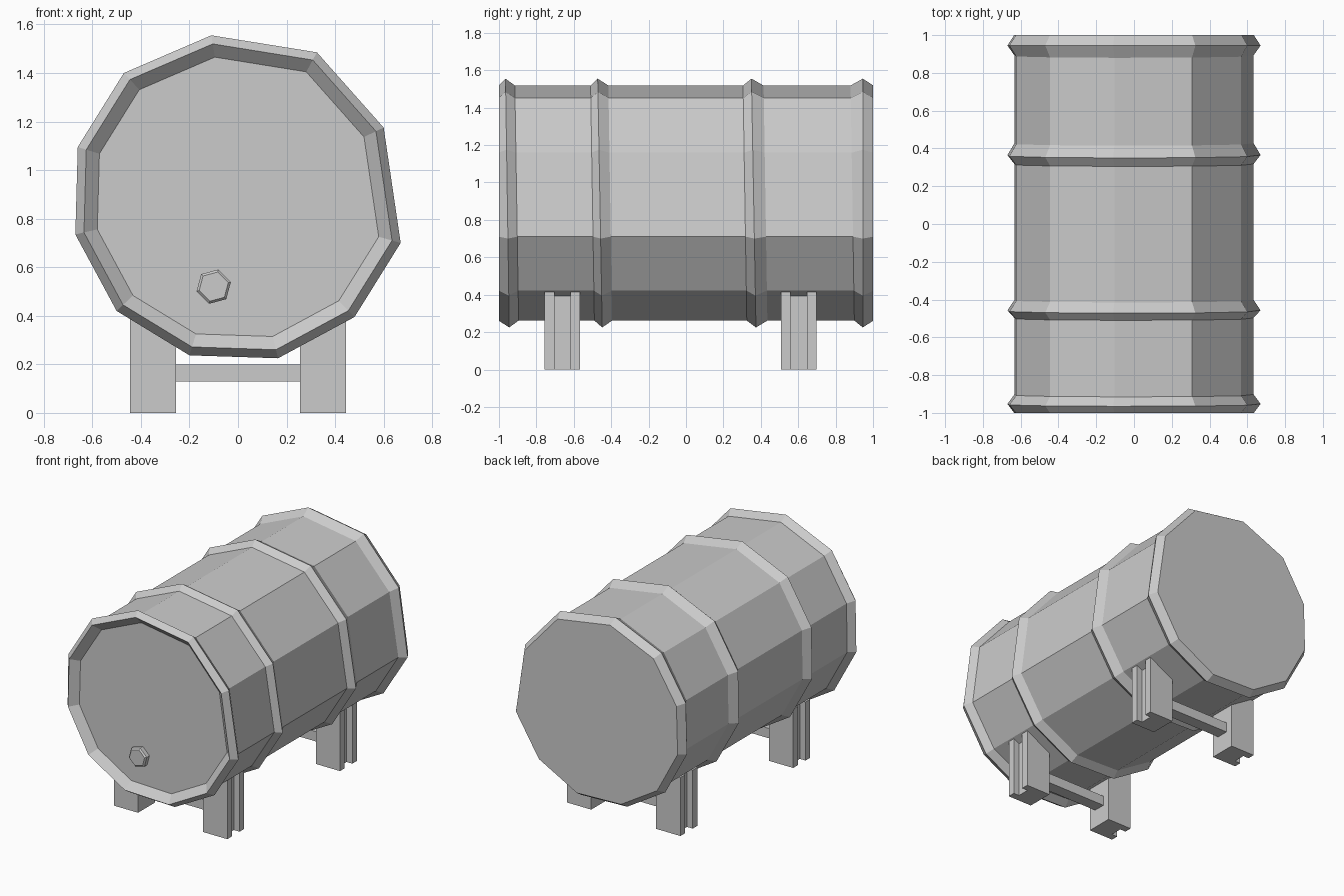
import bpy, bmesh, math

if "Cube" in bpy.data.objects:
    bpy.data.objects.remove(bpy.data.objects["Cube"])

# Uneven 11-sided cross-section (x, z) at the widest point of the hoops
OUTLINE = [(-0.11, 1.555), (0.325, 1.485), (0.60, 1.175), (0.67, 0.70),
           (0.48, 0.395), (0.165, 0.225), (-0.20, 0.237), (-0.50, 0.42),
           (-0.67, 0.735), (-0.66, 1.095), (-0.47, 1.40)]
CZ = 0.89


def finish(name, bm):
    bmesh.ops.recalc_face_normals(bm, faces=bm.faces)
    mesh = bpy.data.meshes.new(name)
    bm.to_mesh(mesh)
    bm.free()
    obj = bpy.data.objects.new(name, mesh)
    bpy.context.collection.objects.link(obj)
    return obj


def loft(name, rings):
    """Skin a list of closed rings and cap both ends."""
    bm = bmesh.new()
    loops = [[bm.verts.new(p) for p in ring] for ring in rings]
    n = len(loops[0])
    for a, b in zip(loops, loops[1:]):
        for i in range(n):
            j = (i + 1) % n
            bm.faces.new((a[i], a[j], b[j], b[i]))
    bm.faces.new(loops[0])
    bm.faces.new(loops[-1])
    return finish(name, bm)


def prism(name, outline, z0, z1):
    return loft(name, [[(x, y, z) for x, y in outline] for z in (z0, z1)])


# Barrel: (y, scale, tilt) from recessed front head, over four hoops, to flat back
stations = [(-0.95, 0.865, 0), (-1.0, 0.947, 0), (-0.955, 1.0, -0.01),
            (-0.905, 0.945, -0.01),
            (-0.50, 0.945, -0.01), (-0.46, 1.0, -0.012), (-0.405, 0.945, -0.01),
            (0.315, 0.945, -0.01), (0.362, 1.0, -0.012), (0.425, 0.945, -0.01),
            (0.89, 0.945, -0.01), (0.945, 1.0, 0), (1.0, 0.947, 0)]
loft("barrel", [[(x * s, y + t * (z - CZ) / 0.66, CZ + (z - CZ) * s)
                 for x, z in OUTLINE] for y, s, t in stations])

# Hexagonal bung on the front head
loft("bung", [[(-0.10 + r * math.cos(math.radians(75 + 60 * k)), y,
                0.52 + r * math.sin(math.radians(75 + 60 * k))) for k in range(6)]
              for y, r in ((-0.94, 0.073), (-0.98, 0.073), (-0.99, 0.062))])

# Stands: grooved legs mirrored left and right, with a cross rail
for label, yc in (("front", -0.661), ("back", 0.603)):
    for side, s in (("left", -1), ("right", 1)):
        pts = [(0.255, -0.095), (0.445, -0.095), (0.445, -0.043), (0.40, -0.043),
               (0.40, 0.043), (0.445, 0.043), (0.445, 0.095), (0.255, 0.095)]
        prism(f"{label}_{side}_leg", [(s * x, yc + y) for x, y in pts], 0, 0.415)
    prism(f"{label}_rail", [(-0.26, yc - 0.043), (0.26, yc - 0.043),
                            (0.26, yc + 0.043), (-0.26, yc + 0.043)], 0.13, 0.20)
